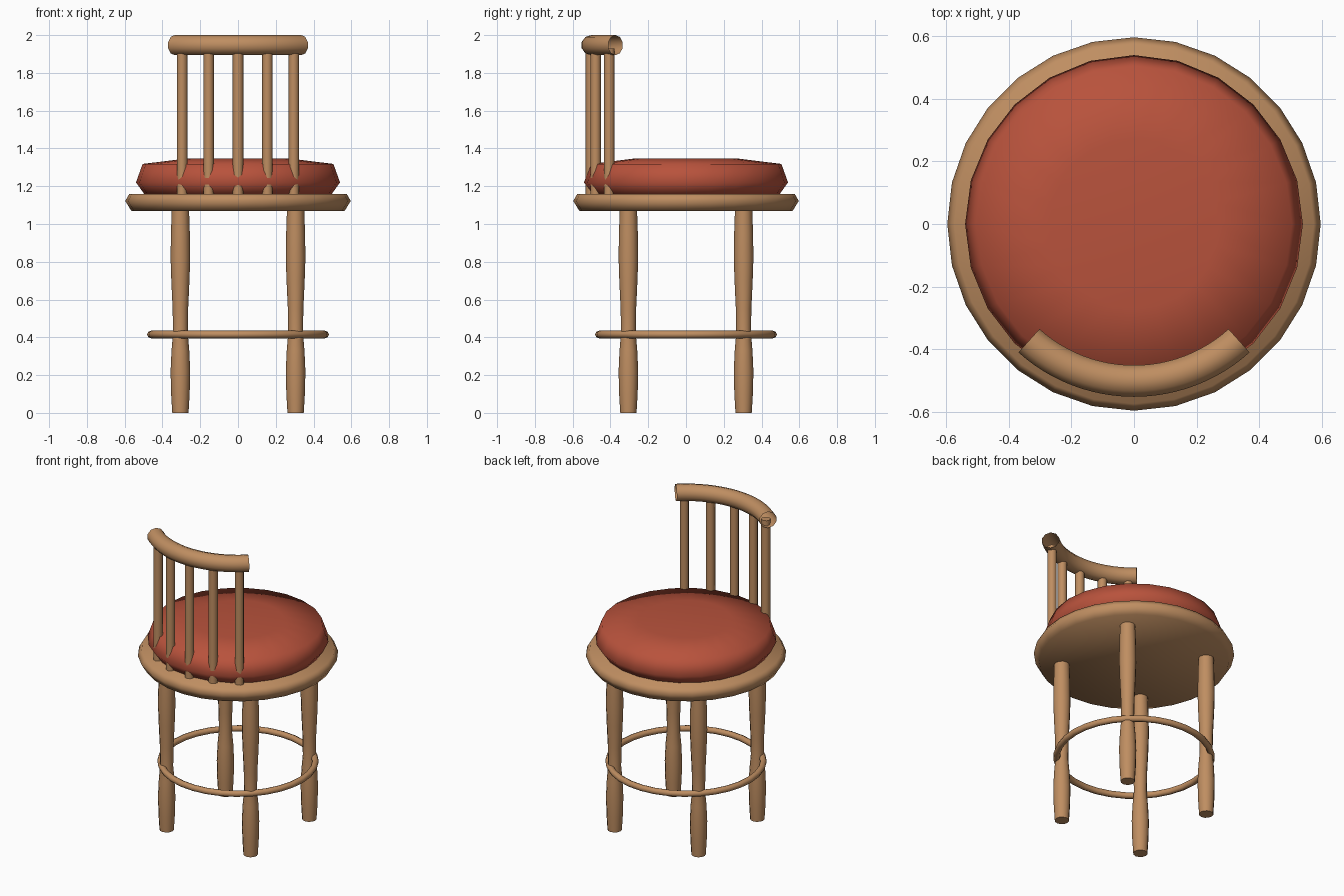
import bpy, bmesh
from math import sin, cos, pi, radians

if "Cube" in bpy.data.objects:
    bpy.data.objects.remove(bpy.data.objects["Cube"], do_unlink=True)


def material(name, rgb):
    m = bpy.data.materials.new(name)
    m.use_nodes = True
    m.diffuse_color = (*rgb, 1)
    m.node_tree.nodes["Principled BSDF"].inputs["Base Color"].default_value = (*rgb, 1)
    return m


wood = material("warm wood", (0.52, 0.27, 0.12))
fabric = material("red fabric", (0.48, 0.085, 0.045))


def finish(bm, name, mat, location=(0, 0, 0), sharp=None):
    """Turn a bmesh into a smooth object; sharp is an optional edge angle in degrees."""
    bmesh.ops.recalc_face_normals(bm, faces=bm.faces)
    for f in bm.faces:
        f.smooth = True
    mesh = bpy.data.meshes.new(name)
    bm.to_mesh(mesh)
    bm.free()
    mesh.materials.append(mat)
    obj = bpy.data.objects.new(name, mesh)
    obj.location = location
    bpy.context.collection.objects.link(obj)
    if sharp:
        bpy.ops.object.select_all(action="DESELECT")
        obj.select_set(True)
        bpy.context.view_layer.objects.active = obj
        bpy.ops.object.shade_smooth_by_angle(angle=radians(sharp))
    return obj


def bridge(bm, a, b):
    n = len(a)
    for i in range(n):
        bm.faces.new((a[i], a[(i + 1) % n], b[(i + 1) % n], b[i]))


def lathe(name, profile, sides, mat, location=(0, 0, 0), sharp=None):
    """Spin a (radius, height) profile around z and cap both ends."""
    bm = bmesh.new()
    rings = [[bm.verts.new((r * cos(2 * pi * i / sides), r * sin(2 * pi * i / sides), z))
              for i in range(sides)] for r, z in profile]
    for a, b in zip(rings, rings[1:]):
        bridge(bm, a, b)
    bm.faces.new(rings[0])
    bm.faces.new(rings[-1])
    return finish(bm, name, mat, location, sharp)


def arc_tube(name, radius, thickness, height, start, end, steps, sides, closed=False):
    """Sweep a round section along a horizontal arc; open arcs keep open ends."""
    bm = bmesh.new()
    rings = []
    for s in range(steps if closed else steps + 1):
        a = start + (end - start) * s / steps
        ring = []
        for i in range(sides):
            t = pi / 2 + 2 * pi * i / sides
            r = radius + thickness * cos(t)
            ring.append(bm.verts.new((r * cos(a), r * sin(a), height + thickness * sin(t))))
        rings.append(ring)
    for a, b in zip(rings, rings[1:]):
        bridge(bm, a, b)
    if closed:
        bridge(bm, rings[-1], rings[0])
    return finish(bm, name, wood)


# Seat and cushion
lathe("seat", [(0.565, 1.07), (0.597, 1.122), (0.575, 1.16)], 28, wood)
lathe("cushion", [(0.49, 1.15), (0.54, 1.22), (0.505, 1.318), (0.27, 1.347)], 24, fabric)

# Turned legs
leg_profile = [(0.043, 0), (0.049, 0.1), (0.052, 0.22), (0.047, 0.33), (0.039, 0.42),
               (0.041, 0.55), (0.048, 0.7), (0.052, 0.82), (0.05, 0.95), (0.045, 1.1)]
for side, x in (("left", 0.305), ("right", -0.305)):
    for end, y in (("front", -0.305), ("rear", 0.305)):
        lathe(f"{end}_{side}_leg", leg_profile, 12, wood, (x, y, 0), 40)

# Foot ring
arc_tube("foot_ring", 0.461, 0.02, 0.415, 0, 2 * pi, 32, 8, closed=True)

# Backrest spindles and curved rail
for i in range(5):
    a = radians(-90 + 18 * (i - 2))
    lathe(f"back_spindle_{i + 1}", [(0.028, 1.14), (0.028, 1.93)], 8, wood,
          (0.503 * cos(a), 0.503 * sin(a), 0), 50)
arc_tube("back_rail", 0.502, 0.053, 1.947, radians(-132), radians(-48), 24, 10)
